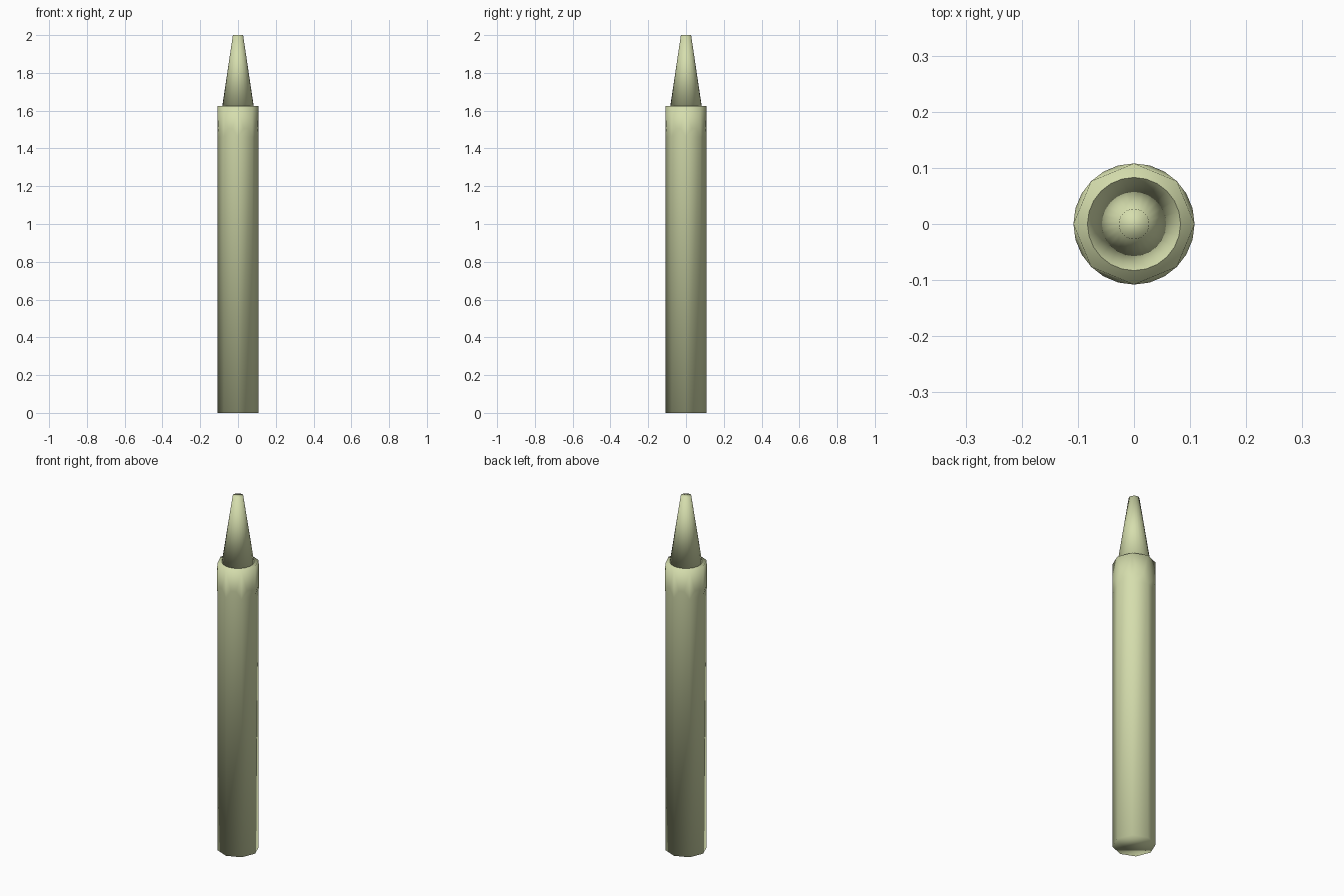
import bpy, bmesh, math

if "Cube" in bpy.data.objects:
    bpy.data.objects.remove(bpy.data.objects["Cube"])

R = 0.108           # body radius
Z_BAND = 1.46       # top of the long barrel
Z_TEETH = 1.505     # tips of the scalloped band
Z_COLLAR = 1.625    # top of the collar

wax = bpy.data.materials.new("pale_green")
wax.diffuse_color = (0.67, 0.73, 0.42, 1)
wax.use_nodes = True
wax.node_tree.nodes["Principled BSDF"].inputs["Base Color"].default_value = wax.diffuse_color


def finish(name, bm):
    bmesh.ops.recalc_face_normals(bm, faces=bm.faces)
    mesh = bpy.data.meshes.new(name)
    bm.to_mesh(mesh)
    bm.free()
    mesh.materials.append(wax)
    mesh.shade_smooth()
    obj = bpy.data.objects.new(name, mesh)
    bpy.context.collection.objects.link(obj)
    return obj


def vert(bm, degrees, z):
    a = math.radians(degrees)
    return bm.verts.new((R * math.cos(a), R * math.sin(a), z))


# Body: eight-sided barrel, scalloped band and collar
bm = bmesh.new()
base, band, top = ([vert(bm, 45 * i, z) for i in range(8)]
                   for z in (0, Z_BAND, Z_COLLAR))
for i in range(8):
    j = (i + 1) % 8
    p = vert(bm, 45 * i + 15, Z_TEETH)
    q = vert(bm, 45 * i + 30, Z_TEETH)
    bm.faces.new((base[i], base[j], band[j], band[i]))   # barrel side
    bm.faces.new((band[i], band[j], q, p))               # scallop
    bm.faces.new((band[i], p, top[i]))                   # collar side
    bm.faces.new((p, q, top[j], top[i]))
    bm.faces.new((q, band[j], top[j]))
bm.faces.new(base[::-1])
bm.faces.new(top)
finish("body", bm)

# Tip: tapered point standing on the collar
bm = bmesh.new()
bmesh.ops.create_cone(bm, cap_ends=True, segments=24, radius1=0.083,
                      radius2=0.027, depth=2 - Z_COLLAR)
bmesh.ops.translate(bm, verts=bm.verts, vec=(0, 0, (2 + Z_COLLAR) / 2))
finish("tip", bm)
